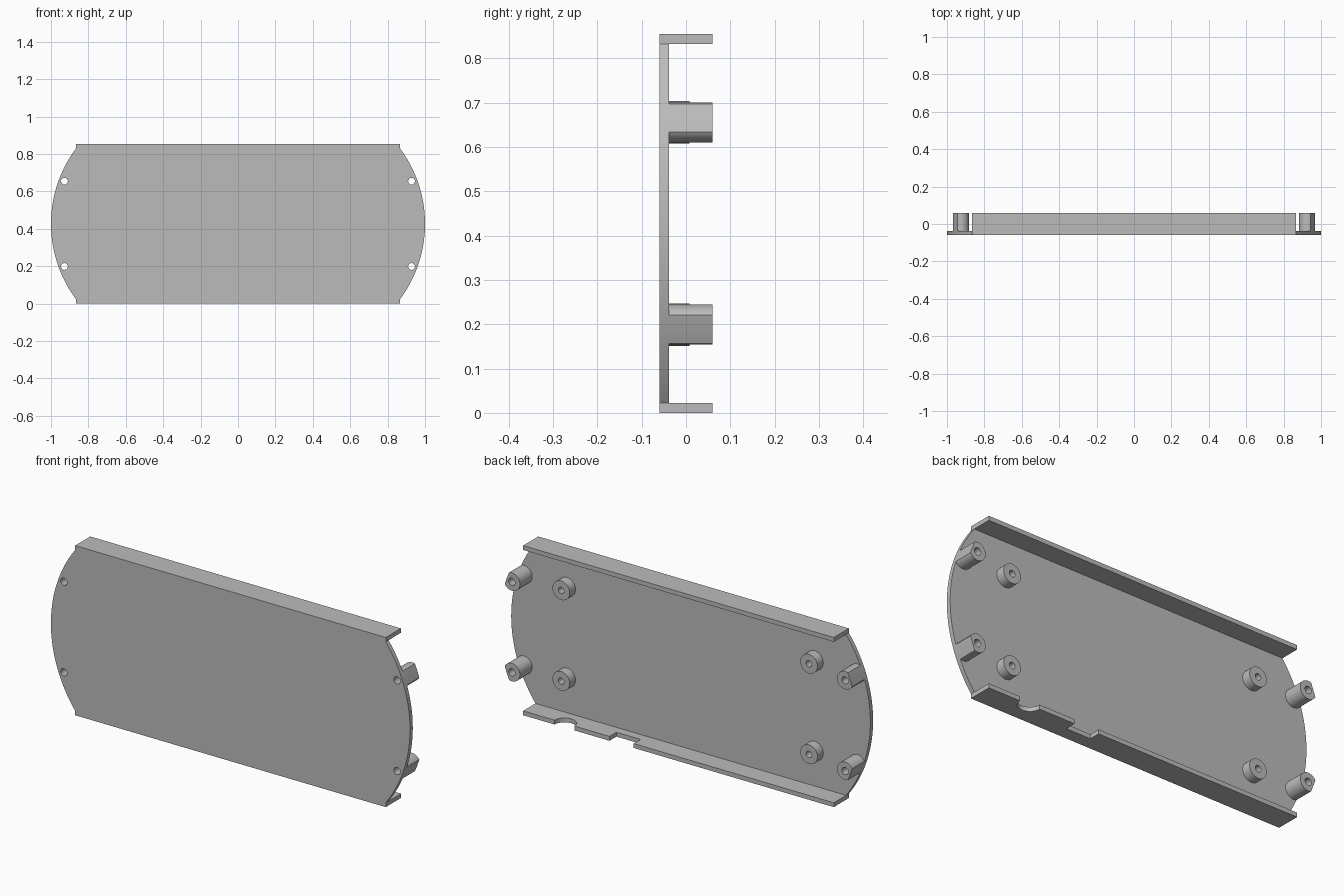
import bpy, bmesh, math
from mathutils import Vector

cube = bpy.data.objects.get("Cube")
if cube:
    bpy.data.objects.remove(cube, do_unlink=True)

GREY = (0.5, 0.5, 0.5, 1)
mat = bpy.data.materials.new("plain grey")
mat.use_nodes = True
mat.diffuse_color = GREY
mat.node_tree.nodes["Principled BSDF"].inputs["Base Color"].default_value = GREY

HEIGHT, MID, LIP = 0.854, 0.427, 0.022       # overall height, centre line, lip thickness
FRONT, INNER, BACK = -0.06, -0.038, 0.06     # front face, inside face, rear edge
HALF = 0.865                                 # half length of the lips
HALF_CHORD = MID - LIP
SAG = 1 - HALF
RADIUS = (HALF_CHORD ** 2 + SAG ** 2) / (2 * SAG)


def prism(name, points, direction):
    """Extrude a closed flat outline along a direction."""
    bm = bmesh.new()
    face = bm.faces.new([bm.verts.new(p) for p in points])
    new = bmesh.ops.extrude_face_region(bm, geom=[face])["geom"]
    bmesh.ops.translate(bm, vec=Vector(direction),
                        verts=[v for v in new if isinstance(v, bmesh.types.BMVert)])
    bmesh.ops.recalc_face_normals(bm, faces=bm.faces)
    mesh = bpy.data.meshes.new(name)
    bm.to_mesh(mesh)
    bm.free()
    mesh.materials.append(mat)
    obj = bpy.data.objects.new(name, mesh)
    bpy.context.collection.objects.link(obj)
    return obj


def rod(name, x, z, radius, y0, y1, sides=48):
    """Round bar running from front to back."""
    turn = [2 * math.pi * i / sides for i in range(sides)]
    return prism(name, [(x + radius * math.cos(a), y0, z + radius * math.sin(a)) for a in turn],
                 (0, y1 - y0, 0))


def select(obj):
    bpy.ops.object.select_all(action="DESELECT")
    obj.select_set(True)
    bpy.context.view_layer.objects.active = obj


def combine(obj, tool, operation):
    """Apply a boolean and throw the tool away."""
    mod = obj.modifiers.new("cut", "BOOLEAN")
    mod.operation, mod.solver, mod.object = operation, "EXACT", tool
    select(obj)
    bpy.ops.object.modifier_apply(modifier=mod.name)
    bpy.data.objects.remove(tool, do_unlink=True)


def smooth(obj):
    select(obj)
    bpy.ops.object.shade_smooth_by_angle(angle=math.radians(30))


def plate_outline(y):
    """Long panel with bowed ends."""
    span = math.asin(HALF_CHORD / RADIUS)
    steps = 40
    arc = [span * (2 * i / steps - 1) for i in range(steps + 1)]
    bow = [(1 - RADIUS + RADIUS * math.cos(a), RADIUS * math.sin(a)) for a in arc]
    return ([(x, y, MID + z) for x, z in bow] +
            [(-x, y, MID - z) for x, z in bow])


# Face panel
panel = prism("face_panel", plate_outline(FRONT), (0, INNER - FRONT, 0))

# Top lip
prism("top_lip", [(-HALF, FRONT, HEIGHT - LIP), (HALF, FRONT, HEIGHT - LIP),
                  (HALF, BACK, HEIGHT - LIP), (-HALF, BACK, HEIGHT - LIP)], (0, 0, LIP))

# Bottom lip with a round and a square notch in its rear edge
round_x, round_r = 0.635, 0.055
notch = [(round_x + round_r * math.cos(a), BACK - round_r * math.sin(a))
         for a in (math.pi * i / 20 for i in range(21))]
square = [(0.384, BACK), (0.384, BACK - 0.055), (0.249, BACK - 0.055), (0.249, BACK)]
edge = [(-HALF, FRONT), (HALF, FRONT), (HALF, BACK)] + notch + square + [(-HALF, BACK)]
bottom = prism("bottom_lip", [(x, y, 0) for x, y in edge], (0, 0, LIP))
smooth(bottom)

# Screw posts: tall ones trimmed to the bowed ends, short ones further in
for side, sx in (("left", 1), ("right", -1)):
    for level, sz in (("upper", 1), ("lower", -1)):
        z = MID + sz * 0.228
        x = sx * 0.928
        tall = rod(f"{level}_{side}_tall_post", x, z, 0.045, INNER, BACK)
        combine(tall, prism("trim", plate_outline(-0.2), (0, 0.4, 0)), "INTERSECT")
        combine(tall, rod("bore", x, z, 0.018, -0.2, 0.2, 32), "DIFFERENCE")
        combine(panel, rod("bore", x, z, 0.018, -0.2, 0.2, 32), "DIFFERENCE")
        smooth(tall)

        x = sx * 0.69
        short = rod(f"{level}_{side}_short_post", x, z, 0.048, INNER, 0.008)
        combine(short, rod("bore", x, z, 0.016, -0.2, 0.2, 32), "DIFFERENCE")
        smooth(short)

smooth(panel)
